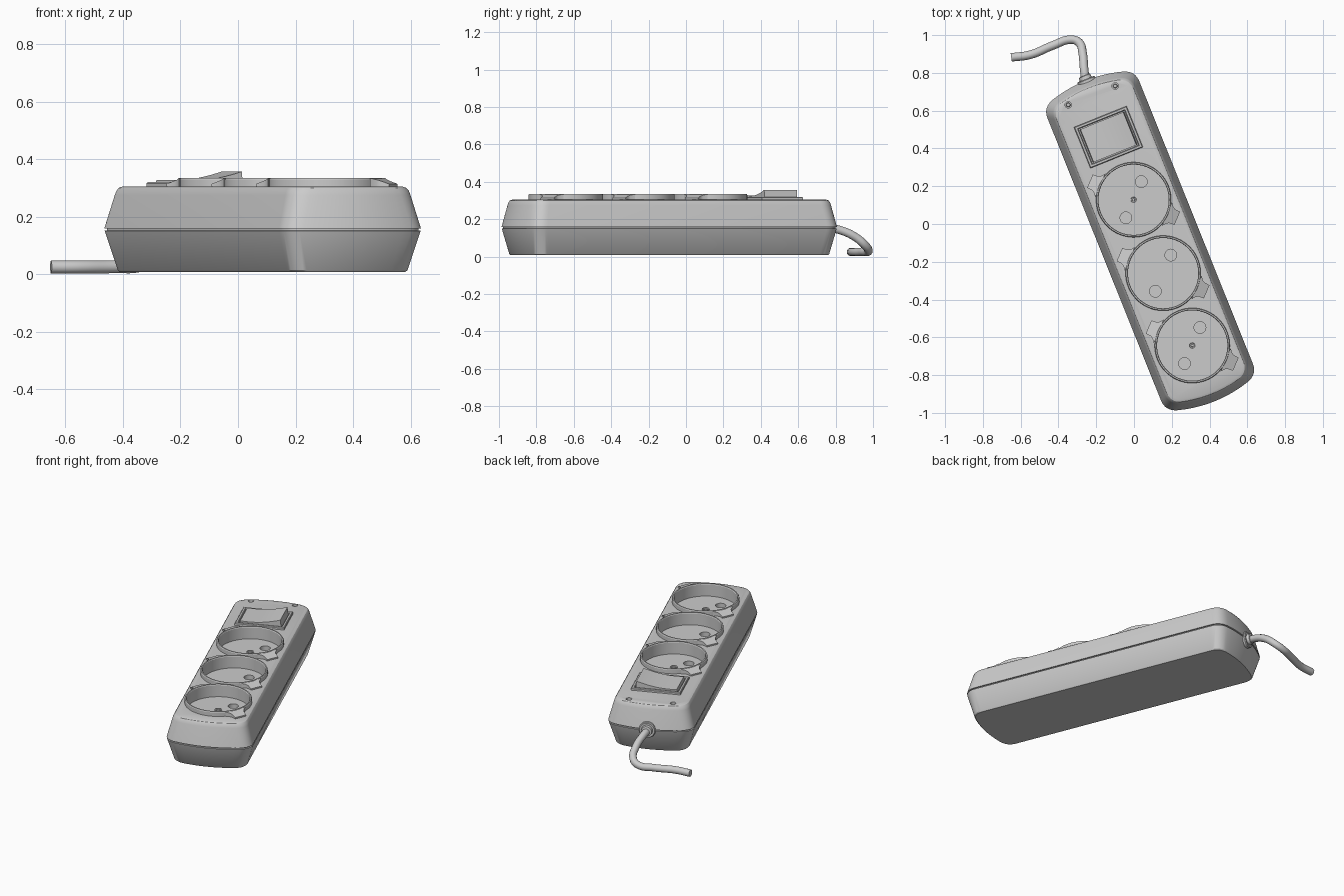
import bpy, bmesh, math
from mathutils import Matrix, Vector

if "Cube" in bpy.data.objects:
    bpy.data.objects.remove(bpy.data.objects["Cube"])

# The strip is modelled straight along local y, then turned on the floor
TURN = Matrix.Rotation(math.radians(21.9), 4, 'Z')
PLACE = TURN @ Matrix.Translation((0.046, -0.115, 0))


def finish(obj, angle=30):
    bpy.ops.object.select_all(action='DESELECT')
    obj.select_set(True)
    bpy.context.view_layer.objects.active = obj
    bpy.ops.object.shade_smooth_by_angle(angle=math.radians(angle))


def loft(name, rings, loop=False, smooth=True):
    """Skin a stack of equal-length rings; capped, or closed on itself."""
    bm = bmesh.new()
    vs = [[bm.verts.new(p) for p in r] for r in rings]
    n = len(vs[0])
    pairs = list(zip(vs, vs[1:])) + ([(vs[-1], vs[0])] if loop else [])
    for a, b in pairs:
        for i in range(n):
            j = (i + 1) % n
            bm.faces.new((a[i], a[j], b[j], b[i]))
    if not loop:
        bm.faces.new(vs[0][::-1])
        bm.faces.new(vs[-1])
    bmesh.ops.recalc_face_normals(bm, faces=bm.faces)
    me = bpy.data.meshes.new(name)
    bm.to_mesh(me)
    bm.free()
    obj = bpy.data.objects.new(name, me)
    bpy.context.collection.objects.link(obj)
    obj.matrix_world = PLACE
    if smooth:
        finish(obj)
    return obj


def circle(x, y, z, r, n=48):
    return [(x + r * math.cos(2 * math.pi * i / n),
             y + r * math.sin(2 * math.pi * i / n), z) for i in range(n)]


def lathe(name, x, y, profile, n=48, loop=False, smooth=True):
    return loft(name, [circle(x, y, z, r, n) for r, z in profile], loop, smooth)


def cut(target, cutters):
    for c in cutters:
        c.hide_render = True
        m = target.modifiers.new("cut", 'BOOLEAN')
        m.operation, m.solver, m.object = 'DIFFERENCE', 'EXACT', c
        bpy.ops.object.select_all(action='DESELECT')
        target.select_set(True)
        bpy.context.view_layer.objects.active = target
        bpy.ops.object.modifier_apply(modifier=m.name)
        bpy.data.objects.remove(c, do_unlink=True)


def body_ring(z, inset):
    """Rounded rectangle with gently bowed ends."""
    hw, r = 0.262 - inset, 0.06
    end = lambda x: 0.915 - inset - 0.05 * (x / 0.262) ** 2
    q = []
    p0, p1, p2 = Vector((hw, end(hw) - r)), Vector((hw, end(hw))), Vector((hw - r, end(hw - r)))
    for i in range(9):
        t = i / 8
        q.append((1 - t) ** 2 * p0 + 2 * t * (1 - t) * p1 + t * t * p2)
    for i in range(1, 6):
        x = (hw - r) * (1 - i / 6)
        q.append(Vector((x, end(x))))
    top = [(p.x, p.y) for p in q] + [(0, end(0))] + [(-p.x, p.y) for p in reversed(q)]
    return [(x, y, z) for x, y in top] + [(-x, -y, z) for x, y in top]


def box_ring(x, y, z, a, b):
    return [(x - a, y - b, z), (x + a, y - b, z), (x + a, y + b, z), (x - a, y + b, z)]


SOCKETS = (0.235, -0.184, -0.597)
SWITCH_Y = 0.592
FLOOR = 0.255
D = math.radians(45)

# Two-part housing with seam groove
body = loft("housing", [body_ring(z, i) for z, i in (
    (0.008, 0.046), (0.014, 0.040), (0.151, 0.001), (0.152, 0.008), (0.158, 0.008),
    (0.159, 0.0), (0.275, 0.031), (0.29, 0.036), (0.3, 0.043), (0.305, 0.055))], smooth=False)

# Wells, pin holes, switch opening and screw holes
cutters = []
for y in SOCKETS:
    cutters.append(lathe("well_cutter", 0, y, [(0.19, FLOOR), (0.19, 0.4)], 64, smooth=False))
    for s in (1, -1):
        cutters.append(lathe("pin_cutter", s * 0.104 * math.cos(D), y + s * 0.104 * math.sin(D),
                             [(0.031, 0.17), (0.031, 0.28)], 32, smooth=False))
for s in (1, -1):
    cutters.append(lathe("screw_cutter", s * 0.134, 0.83, [(0.017, 0.26), (0.017, 0.4)], 24, smooth=False))
cut(body, cutters)
finish(body)

# Screws in the housing
for k, s in enumerate((1, -1)):
    lathe(f"housing_screw_{k+1}", s * 0.134, 0.83, [(0.012, 0.255), (0.012, 0.285), (0.009, 0.29)], 20)

for k, y in enumerate(SOCKETS):
    # Raised rim lining the well
    lathe(f"socket_rim_{k+1}", 0, y, [(0.186, FLOOR - 0.003), (0.199, FLOOR - 0.003), (0.199, 0.33),
          (0.196, 0.335), (0.189, 0.335), (0.186, 0.33)], 64, loop=True)
    # Flared sloping tabs either side of the rim
    shape = [(0.192, -0.068), (0.208, -0.048), (0.222, -0.04), (0.251, -0.038)]
    shape += [(r, -t) for r, t in reversed(shape)]
    for side, a in (("left", D + math.pi / 2), ("right", D - math.pi / 2)):
        ca, sa = math.cos(a), math.sin(a)
        rings = []
        for low in (True, False):
            rings.append([(r * ca - t * sa, y + r * sa + t * ca,
                           0.295 if low else 0.334 - (r - 0.192) / 0.059 * 0.02) for r, t in shape])
        loft(f"socket_tab_{side}_{k+1}", rings)
    # Central screw on the first and last socket
    if k != 1:
        lathe(f"socket_screw_{k+1}", 0, y, [(0.022, FLOOR - 0.005), (0.022, FLOOR + 0.004),
              (0.015, FLOOR + 0.004), (0.013, FLOOR), (0.008, FLOOR), (0.006, FLOOR + 0.003)], 24)

# Switch frame with open centre
loft("switch_frame", [box_ring(0, SWITCH_Y, z, 0.15 - i, 0.117 - i) for z, i in (
    (0.295, 0), (0.316, 0), (0.32, 0.004), (0.32, 0.014), (0.316, 0.018), (0.295, 0.018))], loop=True)

# Concave rocker, pressed down on its left end
rocker = []
for i in range(13):
    t = i / 12
    x = -0.122 + 0.244 * t
    rocker.append((x, 0.327 + 0.03 * t - 0.05 * t * (1 - t)))
section = [(-0.128, 0.295)] + rocker + [(0.128, 0.295)]
loft("switch_rocker", [[(x, SWITCH_Y + y, z) for x, z in section] for y in (-0.094, 0.094)])

# Strain relief collar where the cable leaves
collar = lathe("cable_collar", 0, 0, [(0.05, -0.03), (0.05, 0.012), (0.046, 0.017), (0.034, 0.017),
               (0.032, 0.035), (0.027, 0.037)], 32)
collar.matrix_world = PLACE @ Matrix.Translation((0.003, 0.905, 0.155)) @ Matrix.Rotation(-math.pi / 2, 4, 'X')

# Cable curling down to the floor
cu = bpy.data.curves.new("cable", 'CURVE')
cu.dimensions = '3D'
cu.bevel_depth, cu.bevel_resolution, cu.use_fill_caps = 0.0225, 5, True
cu.resolution_u = 8
sp = cu.splines.new('BEZIER')
path = [(-0.255, 0.745, 0.155), (-0.264, 0.82, 0.143), (-0.272, 0.905, 0.105), (-0.29, 0.96, 0.058),
        (-0.335, 0.976, 0.032), (-0.43, 0.945, 0.026), (-0.55, 0.896, 0.025), (-0.65, 0.882, 0.025)]
sp.bezier_points.add(len(path) - 1)
for bp, p in zip(sp.bezier_points, path):
    bp.co = p
    bp.handle_left_type = bp.handle_right_type = 'AUTO'
cable = bpy.data.objects.new("cable", cu)
bpy.context.collection.objects.link(cable)
bpy.ops.object.select_all(action='DESELECT')
cable.select_set(True)
bpy.context.view_layer.objects.active = cable
bpy.ops.object.convert(target='MESH')
finish(bpy.context.view_layer.objects.active, 40)
